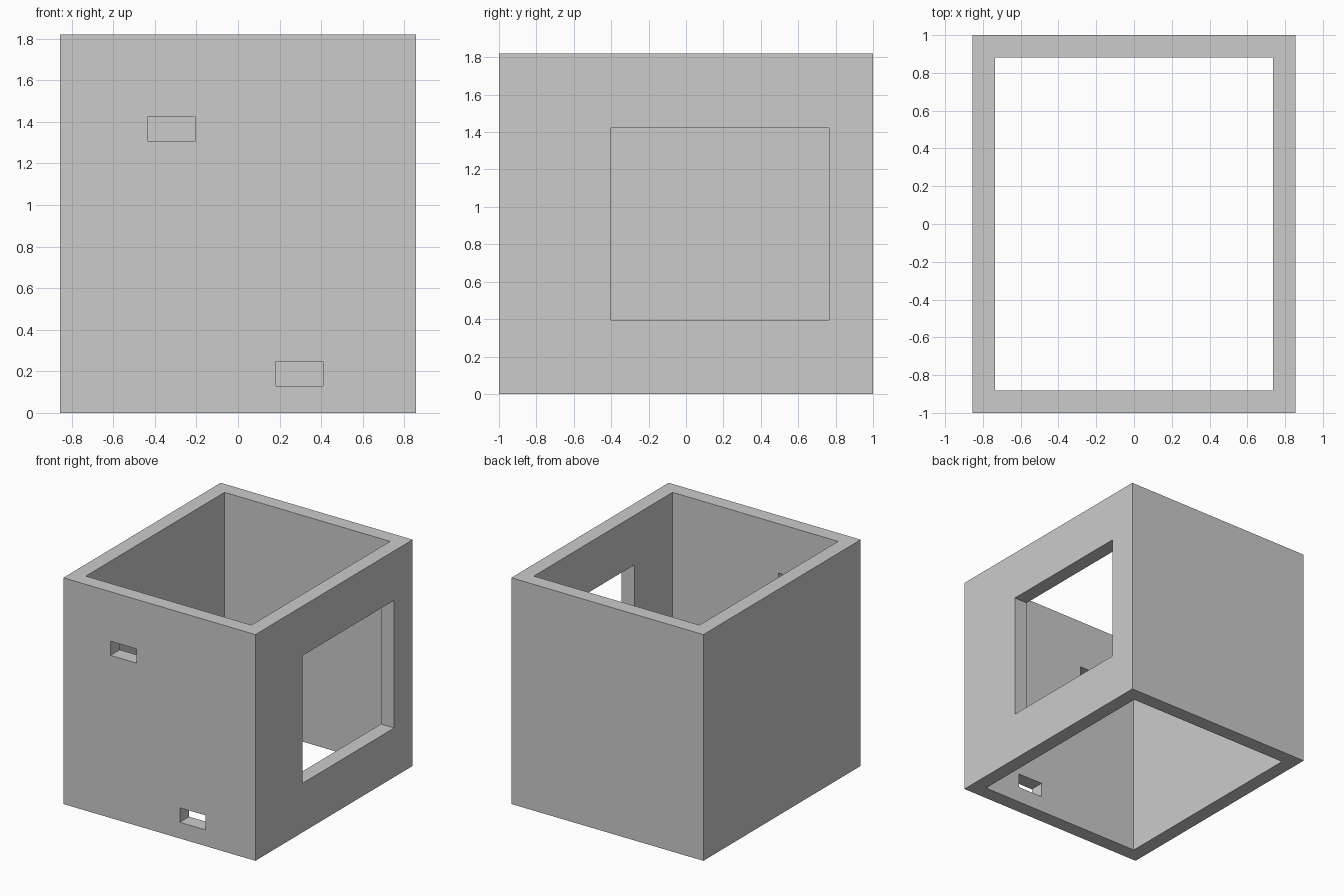
import bpy

if "Cube" in bpy.data.objects:
    bpy.data.objects.remove(bpy.data.objects["Cube"])

W, D, H, T = 0.855, 1.0, 1.82, 0.118  # half width, half depth, height, wall thickness


def box(name, x, y, z):
    """Box from (min, max) ranges on each axis."""
    bpy.ops.mesh.primitive_cube_add(size=1)
    ob = bpy.context.object
    ob.name = name
    for v in ob.data.vertices:
        v.co = [r[0] if c < 0 else r[1] for c, r in zip(v.co, (x, y, z))]
    return ob


def cut(target, name, x, y, z):
    """Cut a box-shaped opening, then discard the cutter."""
    cutter = box(name, x, y, z)
    cutter.hide_render = True
    mod = target.modifiers.new(name, 'BOOLEAN')
    mod.operation = 'DIFFERENCE'
    mod.solver = 'EXACT'
    mod.object = cutter
    bpy.context.view_layer.objects.active = target
    bpy.ops.object.modifier_apply(modifier=mod.name)
    bpy.data.objects.remove(cutter)


# Outer block hollowed into four walls, open at top and bottom
walls = box("room_walls", (-W, W), (-D, D), (0, H))
cut(walls, "interior", (T - W, W - T), (T - D, D - T), (-0.5, H + 0.5))

# Large window in the right wall
cut(walls, "window", (W - 2 * T, W + T), (-0.40, 0.765), (0.395, 1.422))

# Two small vents in the front wall
front = (-D - T, -D + 2 * T)
cut(walls, "upper_vent", (-0.435, -0.205), front, (1.308, 1.422))
cut(walls, "lower_vent", (0.182, 0.41), front, (0.13, 0.247))
